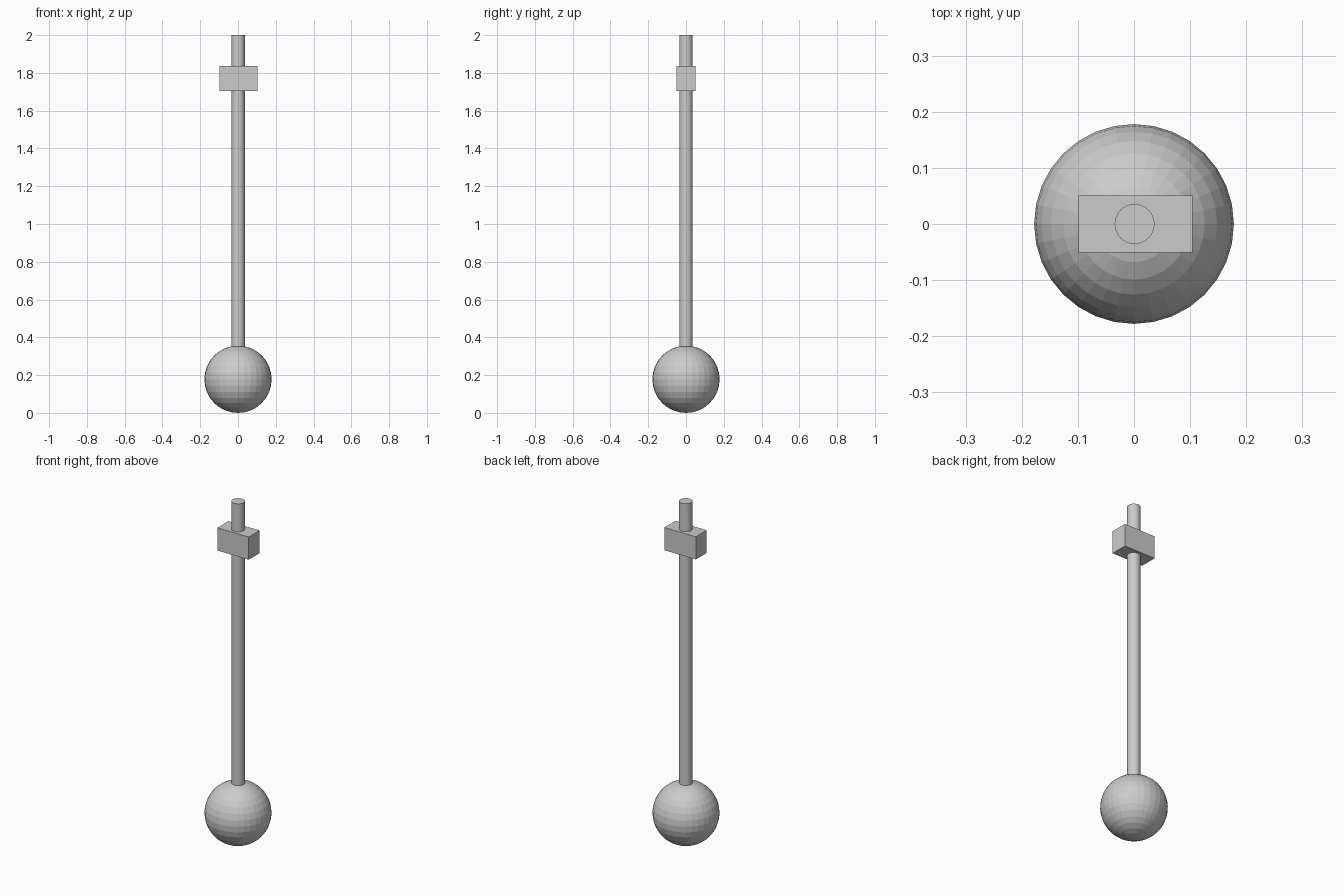
import bpy

if "Cube" in bpy.data.objects:
    bpy.data.objects.remove(bpy.data.objects["Cube"])

R = 0.178         # ball radius
ROD_R = 0.0355    # rod radius
ROD_BOTTOM, ROD_TOP = 0.34, 2.0

# Faceted ball at the base
bpy.ops.mesh.primitive_uv_sphere_add(segments=32, ring_count=16, radius=R, location=(0, 0, R))
bpy.context.object.name = "ball"

# Long rod rising from the ball
bpy.ops.mesh.primitive_cylinder_add(
    vertices=32, radius=ROD_R, depth=ROD_TOP - ROD_BOTTOM,
    location=(0.001, 0, (ROD_TOP + ROD_BOTTOM) / 2))
rod = bpy.context.object
rod.name = "rod"
bpy.ops.object.shade_smooth_by_angle()

# Rectangular block near the top of the rod
bpy.ops.mesh.primitive_cube_add(size=1, location=(0.003, 0, 1.77))
block = bpy.context.object
block.name = "block"
block.scale = (0.203, 0.101, 0.133)
bpy.ops.object.transform_apply(location=False, rotation=False, scale=True)
